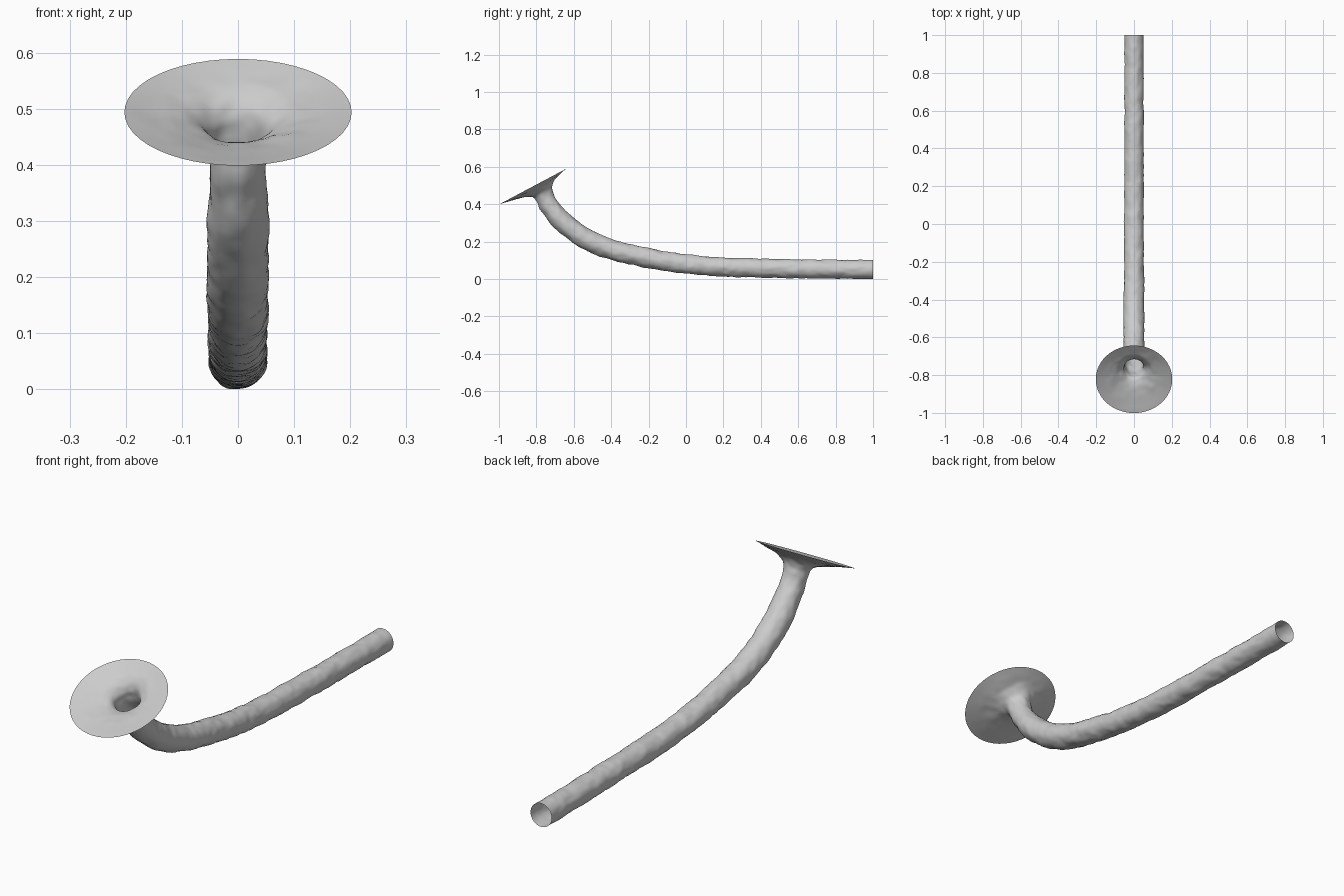
import bpy, bmesh, math
from mathutils import Vector, noise

if "Cube" in bpy.data.objects:
    bpy.data.objects.remove(bpy.data.objects["Cube"])

# Ring stations along the horn: y, z, radius, ring tilt in degrees
KEYS = [Vector(k) for k in (
    (1.0, .053, .051, 0), (.6, .056, .050, 1), (.2, .066, .051, 3),
    (0, .083, .051, 6), (-.2, .113, .052, 11), (-.4, .160, .054, 18),
    (-.55, .225, .055, 29), (-.66, .310, .054, 43), (-.73, .390, .050, 55),
    (-.755, .440, .050, 62), (-.768, .465, .058, 62), (-.780, .478, .078, 62),
    (-.797, .486, .115, 62), (-.810, .491, .160, 62), (-.822, .495, .2025, 62))]
SIDES = 48


def catmull(a, b, c, d, t):
    return 0.5 * (2 * b + (c - a) * t + (2 * a - 5 * b + 4 * c - d) * t * t
                  + (3 * b - a - 3 * c + d) * t ** 3)


def stations():
    out = []
    for i in range(len(KEYS) - 1):
        a, b = KEYS[max(i - 1, 0)], KEYS[i]
        c, d = KEYS[i + 1], KEYS[min(i + 2, len(KEYS) - 1)]
        steps = max(4, round((b.xy - c.xy).length / .014))
        out += [catmull(a, b, c, d, s / steps) for s in range(steps)]
    return out + [KEYS[-1]]


# Open tube sweeping up into the flared mouth
bm = bmesh.new()
rings = []
for y, z, r, tilt in stations():
    a = math.radians(tilt)
    up = Vector((0, math.sin(a), math.cos(a)))
    centre = Vector((0, y, z))
    ring = []
    for j in range(SIDES):
        t = 2 * math.pi * j / SIDES
        ring.append(bm.verts.new(centre + r * (up * math.sin(t) + Vector((math.cos(t), 0, 0)))))
    rings.append(ring)
for lo, hi in zip(rings, rings[1:]):
    for j in range(SIDES):
        k = (j + 1) % SIDES
        bm.faces.new((lo[j], lo[k], hi[k], hi[j]))
bmesh.ops.recalc_face_normals(bm, faces=bm.faces)
bm.normal_update()

# Hand-worked lumps and dents, fading out at both rims
last = len(rings) - 1
moves = []
for i, ring in enumerate(rings):
    fade = min(1, i / 6, (last - i) / 8)
    for v in ring:
        p = v.co
        lump = .0035 * noise.noise(p * 16) + .003 * noise.noise(p * 38 + Vector((5, 3, 1)))
        moves.append((v, v.normal * lump * fade))
for v, m in moves:
    v.co += m
    v.co.z = max(v.co.z, 0)

low = min(v.co.z for v in bm.verts)
for v in bm.verts:
    v.co.z -= low

mesh = bpy.data.meshes.new("flared_horn")
bm.to_mesh(mesh)
bm.free()
mesh.shade_smooth()
horn = bpy.data.objects.new("flared_horn", mesh)
bpy.context.collection.objects.link(horn)
